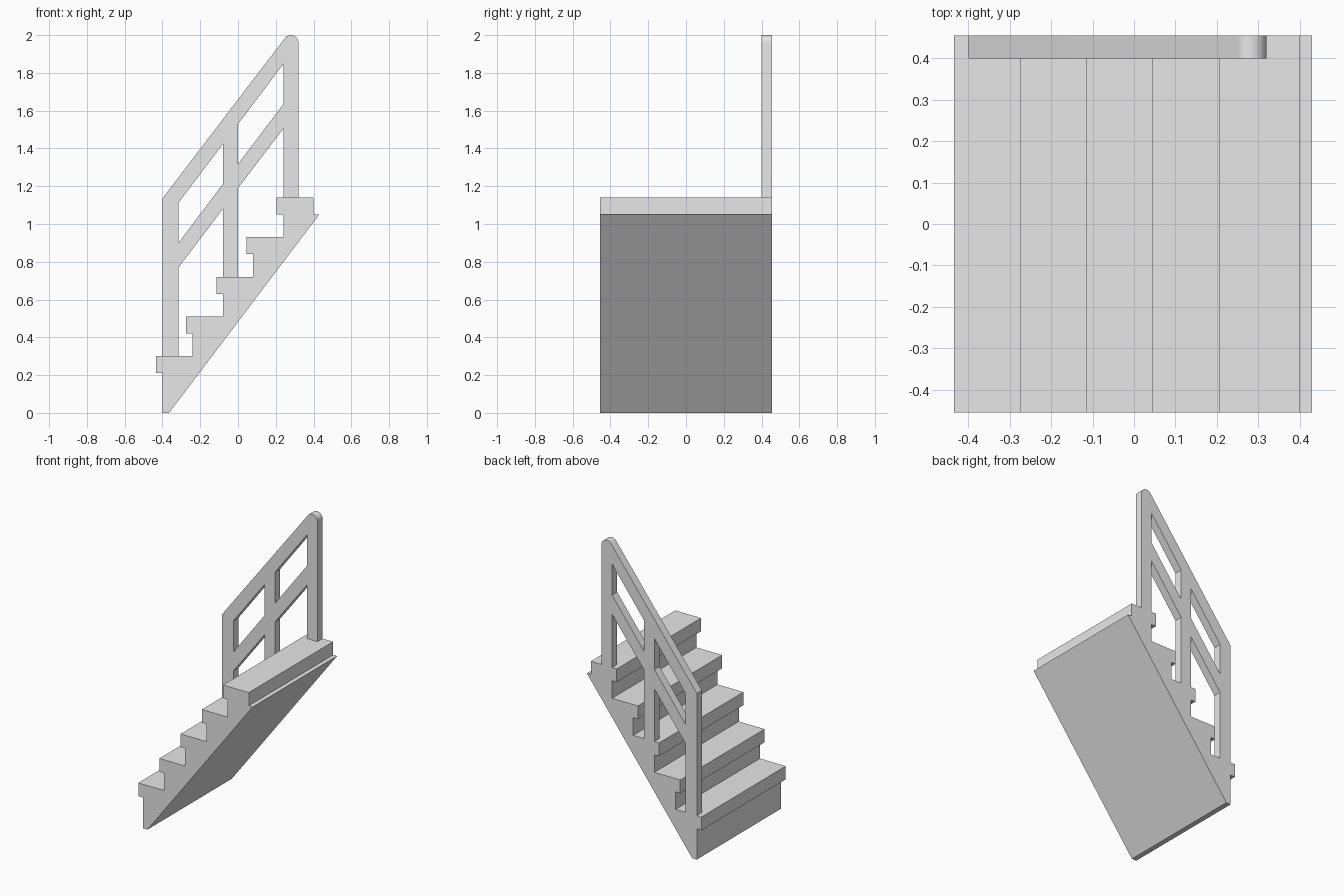
import bpy, bmesh, math

cube = bpy.data.objects.get("Cube")
if cube:
    bpy.data.objects.remove(cube, do_unlink=True)

grey = bpy.data.materials.new("plain_grey")
grey.use_nodes = True
colour = (0.8, 0.8, 0.8, 1)
grey.diffuse_color = colour
grey.node_tree.nodes["Principled BSDF"].inputs["Base Color"].default_value = colour


def extruded(name, outlines, y_front, y_back):
    """Extrude closed x-z outlines (the first is outer, the rest are holes) along y."""
    curve = bpy.data.curves.new(name, "CURVE")
    curve.dimensions = "2D"
    curve.fill_mode = "BOTH"
    curve.extrude = (y_back - y_front) / 2
    for points in outlines:
        spline = curve.splines.new("POLY")
        spline.points.add(len(points) - 1)
        for point, (x, z) in zip(spline.points, points):
            point.co = (x, z, 0, 1)
        spline.use_cyclic_u = True
    curve.materials.append(grey)
    obj = bpy.data.objects.new(name, curve)
    bpy.context.collection.objects.link(obj)
    obj.location.y = (y_front + y_back) / 2
    obj.rotation_euler.x = math.pi / 2
    bpy.ops.object.select_all(action="DESELECT")
    obj.select_set(True)
    bpy.context.view_layer.objects.active = obj
    bpy.ops.object.convert(target="MESH")
    obj = bpy.context.object
    # Weld the caps to the walls
    bm = bmesh.new()
    bm.from_mesh(obj.data)
    bmesh.ops.remove_doubles(bm, verts=bm.verts, dist=0.0001)
    bmesh.ops.recalc_face_normals(bm, faces=bm.faces)
    bm.to_mesh(obj.data)
    bm.free()
    bpy.ops.object.shade_smooth_by_angle(angle=math.radians(30))
    return obj


RUN, RISE, STEPS = 0.16, 0.21, 5
HALF_DEPTH = 0.455

# Staircase: riser, overhanging nosing and tread for every step, sloped underside
profile = [(-0.40, 0)]
for i in range(STEPS):
    riser = -0.40 + RUN * i
    top = 0.30 + RISE * i
    profile += [(riser, top - 0.09), (riser - 0.035, top - 0.09),
                (riser - 0.035, top), (riser + RUN, top)]
profile += [(0.40, 1.05), (0.43, 1.05), (-0.365, 0)]
extruded("staircase", [profile], -HALF_DEPTH, HALF_DEPTH)

# Railing: three posts and two sloped rails, with a rounded top end
cap = []
for i in range(13):
    a = math.radians(142.7) * (1 - i / 12)
    cap.append((0.28 + 0.04 * math.cos(a), 1.96 + 0.04 * math.sin(a)))
outline = [(-0.40, 0.30), (-0.40, 1.135)] + cap + [
    (0.32, 1.14), (0.24, 1.14), (0.24, 1.505), (0, 1.19),
    (0, 0.72), (-0.08, 0.72), (-0.08, 1.08), (-0.315, 0.77), (-0.315, 0.30)]


def opening(left, right, low):
    rise = (right - left) * 1.325
    return [(left, low), (right, low + rise),
            (right, low + rise + 0.212), (left, low + 0.212)]


extruded("railing", [outline, opening(-0.315, -0.08, 0.90), opening(0, 0.24, 1.317)],
         0.40, HALF_DEPTH)
